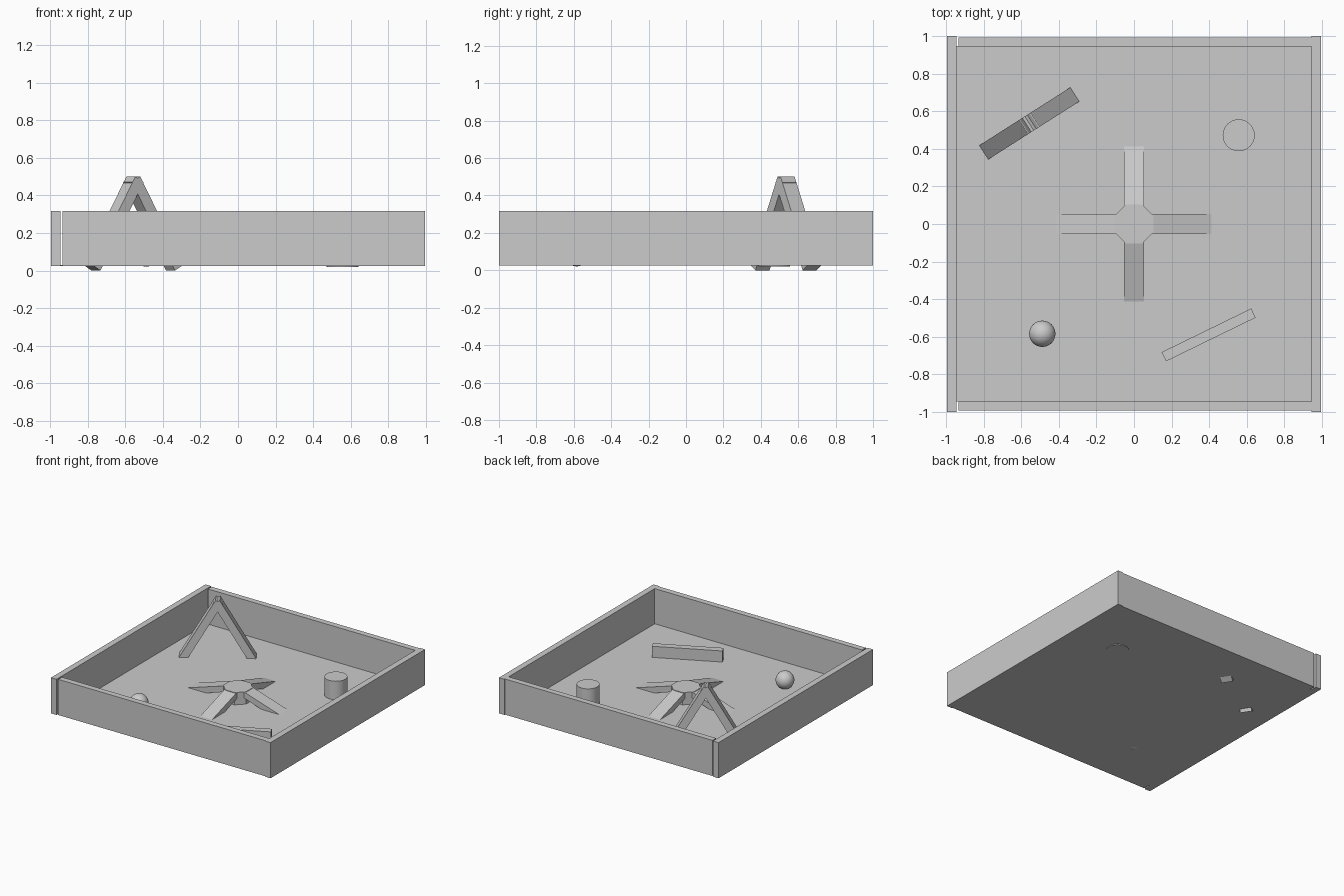
import bpy, bmesh
from math import radians, cos, sin, pi
from mathutils import Matrix, Vector

if "Cube" in bpy.data.objects:
    bpy.data.objects.remove(bpy.data.objects["Cube"])


def box(name, lo, hi):
    """Axis-aligned block from two opposite corners."""
    lo, hi = Vector(lo), Vector(hi)
    bpy.ops.mesh.primitive_cube_add(size=1, location=(lo + hi) / 2)
    ob = bpy.context.object
    ob.name = name
    ob.scale = hi - lo
    return ob


def rod(name, sides, radius, z0, z1, x=0, y=0, turn=0):
    """Upright prism or cylinder."""
    bpy.ops.mesh.primitive_cylinder_add(vertices=sides, radius=radius, depth=z1 - z0,
                                        location=(x, y, (z0 + z1) / 2), rotation=(0, 0, turn))
    ob = bpy.context.object
    ob.name = name
    return ob


def extrude_profile(name, profile, width, matrix):
    """Extrude an (x, z) outline along y by width."""
    bm = bmesh.new()
    face = bm.faces.new([bm.verts.new((x, -width / 2, z)) for x, z in profile])
    new = bmesh.ops.extrude_face_region(bm, geom=[face])["geom"]
    bmesh.ops.translate(bm, vec=(0, width, 0),
                        verts=[v for v in new if isinstance(v, bmesh.types.BMVert)])
    bmesh.ops.recalc_face_normals(bm, faces=bm.faces)
    mesh = bpy.data.meshes.new(name)
    bm.to_mesh(mesh)
    bm.free()
    ob = bpy.data.objects.new(name, mesh)
    ob.matrix_world = matrix
    bpy.context.collection.objects.link(ob)
    return ob


FLOOR, WALL_TOP = 0.025, 0.317

# Tray floor and four walls (small gap beside the left wall)
box("floor", (-0.947, -0.945, FLOOR), (0.945, 0.947, FLOOR + 0.004))
for name, side in (("left_wall", -1), ("right_wall", 1)):
    box(name, (min(side * 0.945, side * 0.995), -1, FLOOR),
        (max(side * 0.945, side * 0.995), 1, WALL_TOP))
for name, side in (("front_wall", -1), ("back_wall", 1)):
    ys = sorted((side * 0.945, side * 0.993))
    box(name, (-0.934, ys[0], FLOOR), (0.945, ys[1], WALL_TOP))

# A-frame: two crossing planks whose feet poke through the floor
frame = Matrix.Translation((-0.557, 0.535, 0.25)) @ Matrix.Rotation(radians(32.5), 4, 'Z')
for name, side in (("frame_leg_left", -1), ("frame_leg_right", 1)):
    leg = box(name, (-0.03, -0.0445, -0.2715), (0.03, 0.0445, 0.2715))
    leg.matrix_world = (frame @ Matrix.Translation((side * 0.125, 0, 0))
                        @ Matrix.Rotation(radians(-side * 30), 4, 'Y')
                        @ Matrix.Diagonal((0.06, 0.089, 0.543, 1)))

# Central octagonal hub with four sloping ramps
rod("hub", 8, 0.112, FLOOR, 0.13, turn=pi / 8)
ramp = [(0.09, 0.13), (0.425, FLOOR), (0.263, FLOOR), (0.09, 0.08)]
for i in range(4):
    extrude_profile(f"ramp_{i + 1}", ramp, 0.108, Matrix.Rotation(i * pi / 2, 4, 'Z'))

# Loose obstacles: drum, ball and low beam
rod("drum", 32, 0.085, 0.02, 0.18, 0.557, 0.472)
bpy.ops.object.shade_smooth_by_angle()

bpy.ops.mesh.primitive_uv_sphere_add(segments=32, ring_count=16, radius=0.07,
                                     location=(-0.488, -0.584, 0.091))
bpy.context.object.name = "ball"
bpy.ops.object.shade_smooth()

beam = box("low_beam", (-0.265, -0.027, FLOOR), (0.265, 0.027, 0.12))
beam.location.x, beam.location.y = 0.397, -0.59
beam.rotation_euler.z = radians(26)
